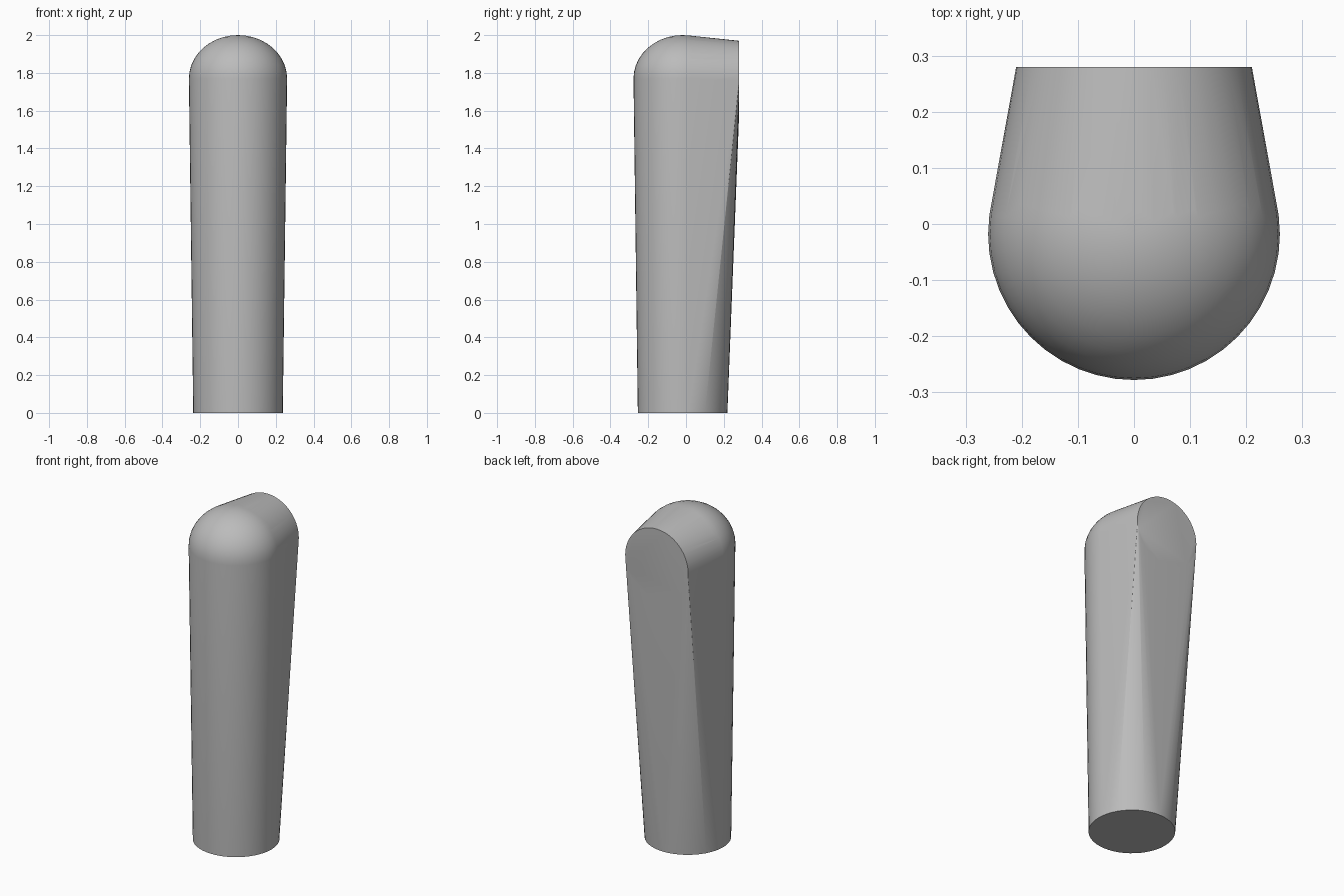
import bpy, bmesh
from math import sin, cos, pi, radians

cube = bpy.data.objects.get("Cube")
if cube:
    bpy.data.objects.remove(cube, do_unlink=True)

SEGMENTS = 48
CENTRE_Y = -0.018

grey = bpy.data.materials.new("plain grey")
grey.use_nodes = True
colour = (0.5, 0.5, 0.5, 1)
grey.diffuse_color = colour
grey.node_tree.nodes["Principled BSDF"].inputs["Base Color"].default_value = colour

bm = bmesh.new()


def ring(radius, place):
    """Add a circle of points, placed by a function of its two offsets."""
    for i in range(SEGMENTS):
        a = 2 * pi * i / SEGMENTS
        bm.verts.new(place(radius * cos(a), radius * sin(a)))


def level_ring(radius, z):
    ring(radius, lambda u, v: (u, CENTRE_Y + v, z))


# Round foot
level_ring(0.237, 0)

# Domed head, rounded off towards the crown
STEPS = 10
for k in range(STEPS):
    t = k / STEPS * pi / 2
    level_ring(0.26 * cos(t), 1.77 + 0.23 * sin(t))
bm.verts.new((0, CENTRE_Y, 2))

# Upright round face at the back
ring(0.21, lambda u, v: (u, 0.28, 1.76 + v))

# Stretch one skin over the three parts and clean the flat caps
hull = bmesh.ops.convex_hull(bm, input=bm.verts[:])
loose = [v for v in bm.verts if not v.link_faces]
bmesh.ops.delete(bm, geom=loose, context="VERTS")
bmesh.ops.dissolve_limit(bm, angle_limit=radians(0.1),
                         verts=bm.verts[:], edges=bm.edges[:])
bmesh.ops.recalc_face_normals(bm, faces=bm.faces[:])

mesh = bpy.data.meshes.new("tapered_handle")
bm.to_mesh(mesh)
bm.free()
mesh.materials.append(grey)
handle = bpy.data.objects.new("tapered_handle", mesh)
bpy.context.collection.objects.link(handle)

# Smooth skin with crisp rims round the foot and the back face
bpy.context.view_layer.objects.active = handle
handle.select_set(True)
bpy.ops.object.shade_smooth_by_angle(angle=radians(35))
